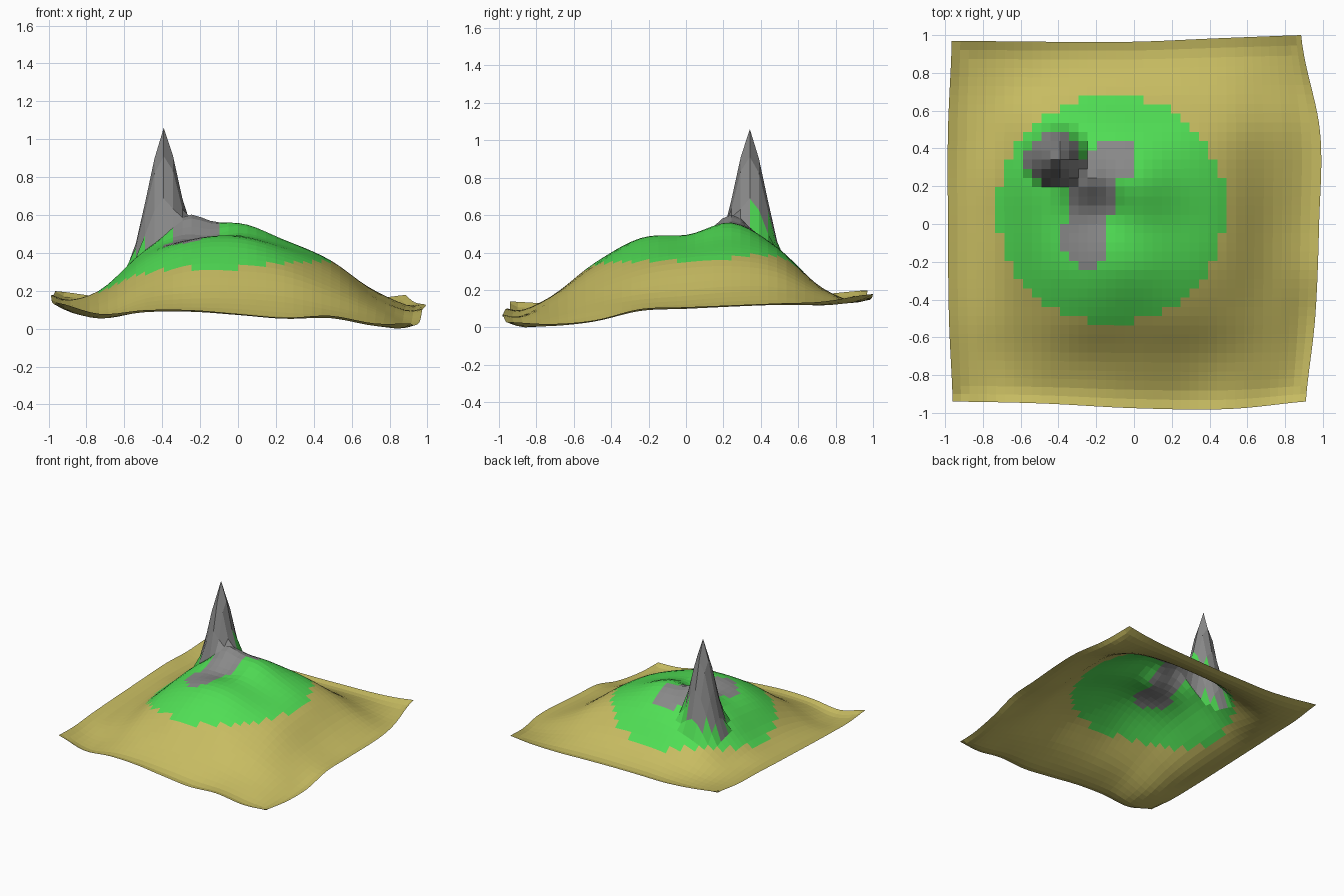
import bpy, bmesh, math
from mathutils import Vector

if "Cube" in bpy.data.objects:
    bpy.data.objects.remove(bpy.data.objects["Cube"])

N = 40  # cells per side

# Coarse terrain heights: rows front to back, columns left to right (spacing 0.25)
H = [
    [.14, .08, .10, .10, .08, .06, .07, .03, .03],
    [.13, .10, .17, .19, .19, .17, .13, .08, .02],
    [.14, .16, .29, .37, .37, .34, .25, .14, .04],
    [.15, .20, .39, .49, .505, .44, .34, .18, .10],
    [.16, .22, .43, .51, .53, .47, .38, .20, .11],
    [.17, .23, .44, .55, .59, .50, .39, .22, .12],
    [.18, .20, .35, .44, .46, .43, .35, .22, .13],
    [.18, .17, .20, .23, .24, .24, .22, .17, .14],
    [.20, .17, .15, .15, .15, .15, .15, .16, .18],
]
# Smooth edge-outline profiles (five points along each side)
RIGHT = [.91, .96, .98, .985, .885]
LEFT = [.96, .98, .985, .985, .965]
FRONT = [.94, .95, .975, .98, .94]
BACK = [.97, .965, .965, .985, 1.0]
# Rock spire: radius, height
SPIRE = [(0, 1.1), (.06, .90), (.11, .65), (.15, .48), (.19, .36), (.25, .18)]
PEAK = Vector((-.39, .34))


def spline(vals, t):
    """Catmull-Rom through evenly spaced values, t in -1..1."""
    n = len(vals) - 1
    f = (t + 1) / 2 * n
    i = min(int(f), n - 1)
    f -= i
    a, b, c, d = (vals[max(0, min(n, i + k))] for k in (-1, 0, 1, 2))
    return b + .5 * f * (c - a + f * (2*a - 5*b + 4*c - d + f * (3*(b - c) + d - a)))


def spire_height(r):
    for (r0, z0), (r1, z1) in zip(SPIRE, SPIRE[1:]):
        if r <= r1:
            return z0 + (z1 - z0) * (r - r0) / (r1 - r0)
    return -1


def bump(p, x, y, size, amount):
    return amount * math.exp(-((p.x - x)**2 + (p.y - y)**2) / (2 * size**2))


def surface_point(u, v):
    sx = RIGHT if u > 0 else LEFT
    sy = BACK if v > 0 else FRONT
    x = u * (.98 + (spline(sx, v) - .98) * u**4)
    y = v * (.975 + (spline(sy, u) - .975) * v**4)
    p = Vector((x, y))
    z = spline([spline(row, u) for row in H], v)
    # rock shoulder and hollow beside the spire
    z += bump(p, -.27, .25, .08, .09) + bump(p, -.15, .07, .08, -.035)
    # upturned rim
    z += .03 * max(0, (max(abs(u), abs(v)) - .88) / .12)**2
    return Vector((x, y, max(z, spire_height((p - PEAK).length))))


def near_segment(p, a, b, r):
    a, b = Vector(a), Vector(b)
    t = max(0, min(1, (p - a).dot(b - a) / (b - a).length_squared))
    return (p - a.lerp(b, t)).length < r


def zone(c):
    """0 sand, 1 grass, 2 rock."""
    p = c.to_2d()
    if ((p - Vector((-.42, .34))).length < .15
            or near_segment(p, (-.26, -.11), (-.22, .22), .12)
            or near_segment(p, (-.25, .25), (-.09, .34), .11)):
        return 2
    return 1 if (p - Vector((-.12, .08))).length < .605 else 0


# Terrain sheet
bm = bmesh.new()
pts = [[surface_point(-1 + 2*i/N, -1 + 2*j/N) for i in range(N + 1)] for j in range(N + 1)]
low = min(p.z for row in pts for p in row)
verts = [[bm.verts.new((p.x, p.y, p.z - low)) for p in row] for row in pts]
for j in range(N):
    for i in range(N):
        f = bm.faces.new((verts[j][i], verts[j][i+1], verts[j+1][i+1], verts[j+1][i]))
        f.material_index = zone(f.calc_center_median())
mesh = bpy.data.meshes.new("island_terrain")
bm.to_mesh(mesh)
bm.free()

# Ground colours
for name, col in (("sand", (.57, .50, .12, 1)), ("grass", (.08, .73, .09, 1)), ("rock", (.25, .25, .25, 1))):
    m = bpy.data.materials.new(name)
    m.diffuse_color = col
    m.use_nodes = True
    m.node_tree.nodes["Principled BSDF"].inputs["Base Color"].default_value = m.diffuse_color
    mesh.materials.append(m)

island = bpy.data.objects.new("island_terrain", mesh)
bpy.context.collection.objects.link(island)
